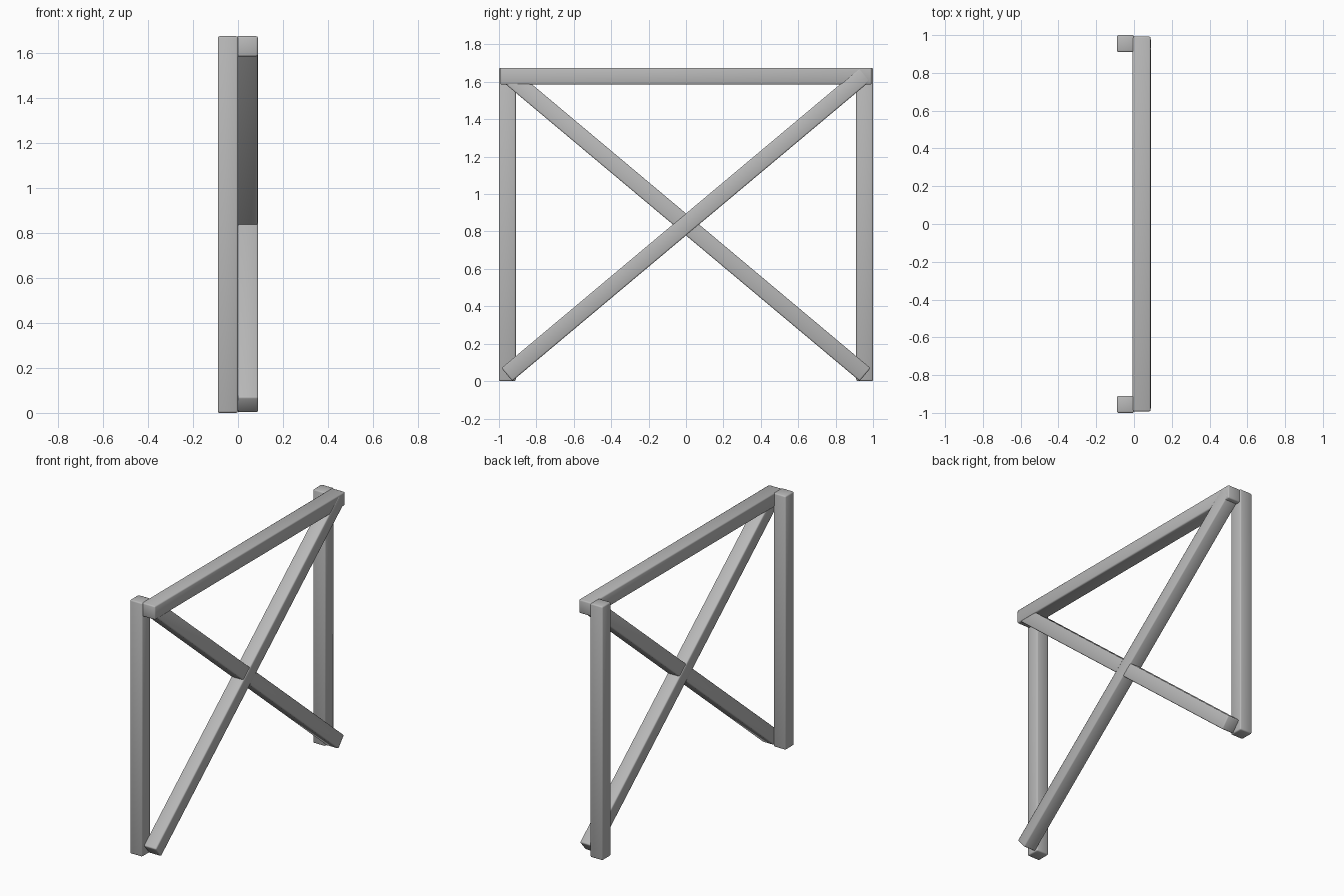
import bpy
import math

cube = bpy.data.objects.get("Cube")
if cube:
    bpy.data.objects.remove(cube, do_unlink=True)

grey = bpy.data.materials.new("plain grey")
grey.use_nodes = True
colour = (0.48, 0.48, 0.48, 1)
grey.diffuse_color = colour
grey.node_tree.nodes["Principled BSDF"].inputs["Base Color"].default_value = colour


def bar(name, size, centre, tilt=0.0):
    """Square timber with softened edges, tilted about the x axis."""
    bpy.ops.mesh.primitive_cube_add(size=1, location=centre)
    ob = bpy.context.object
    ob.name = name
    ob.scale = size
    bpy.ops.object.transform_apply(location=False, rotation=False, scale=True)
    ob.rotation_euler.x = tilt
    ob.data.materials.append(grey)
    bevel = ob.modifiers.new("soft edges", "BEVEL")
    bevel.width = 0.008
    bevel.segments = 2
    bpy.ops.object.shade_smooth()
    return ob


height = 1.675
thick = 0.09

# Upright posts
for side, name in ((-1, "front_post"), (1, "back_post")):
    bar(name, (thick, thick, height), (-0.045, side * 0.955, height / 2))

# Top rail, on the outer face of the posts
bar("top_rail", (0.097, 1.985, thick), (0.04, 0, height - thick / 2))

# Crossed diagonal braces with square-cut ends
rise, run = 1.605, 1.915
angle = math.atan2(rise, run)
length = math.hypot(rise, run)
bar("rising_brace", (thick, length, thick), (0.045, 0, height / 2), angle)
bar("falling_brace", (thick, length, thick), (0.041, 0, height / 2), -angle)
